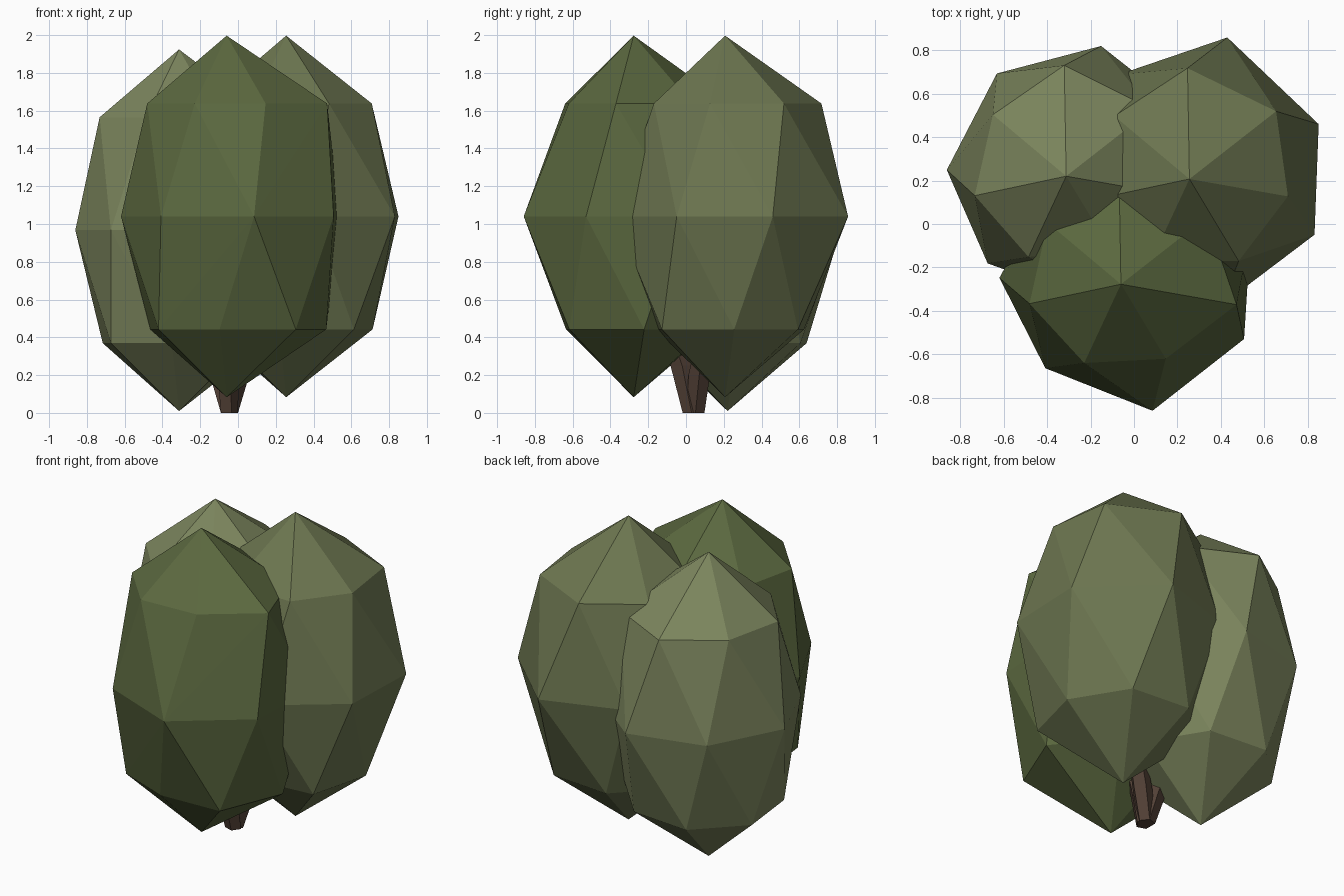
import bpy, bmesh, math
from mathutils import Vector

if "Cube" in bpy.data.objects:
    bpy.data.objects.remove(bpy.data.objects["Cube"])


def material(name, rgb):
    m = bpy.data.materials.new(name)
    m.diffuse_color = (*rgb, 1)
    m.use_nodes = True
    m.node_tree.nodes["Principled BSDF"].inputs["Base Color"].default_value = m.diffuse_color
    return m


def finish(name, bm, mat):
    bmesh.ops.recalc_face_normals(bm, faces=bm.faces[:])
    me = bpy.data.meshes.new(name)
    bm.to_mesh(me)
    bm.free()
    me.materials.append(mat)
    ob = bpy.data.objects.new(name, me)
    bpy.context.collection.objects.link(ob)
    return ob


# Seven-sided twisted rings: angles in degrees for the upper, middle, lower ring
HALF, LEVEL = 0.957, 0.598
UPPER = (-10, 38, 91, 140, 192, 245, 301)
MIDDLE = (-24, 23, 75, 124, 177, 228, 284)
LOWER = (6, 57, 108, 160, 213, 264, 317)


def crown(name, centre, radii, mat):
    bm = bmesh.new()
    c = Vector(centre)
    bm.verts.new(c + Vector((0, 0, HALF)))
    bm.verts.new(c - Vector((0, 0, HALF)))
    for angles, rs, z in zip((UPPER, MIDDLE, LOWER), radii, (LEVEL, 0, -LEVEL)):
        for a, r in zip(angles, rs):
            t = math.radians(a)
            bm.verts.new(c + Vector((r * math.cos(t), r * math.sin(t), z)))
    bmesh.ops.convex_hull(bm, input=bm.verts[:])
    return finish(name, bm, mat)


# Three leafy crowns
lower_ring = (0.46, 0.46, 0.44, 0.43, 0.43, 0.37, 0.49)
crown("front_crown", (-0.06, -0.277, 1.04),
      ((0.54, 0.50, 0.50, 0.44, 0.43, 0.40, 0.40),
       (0.62, 0.65, 0.62, 0.57, 0.56, 0.52, 0.60),
       (0.53, 0.47, 0.44, 0.43, 0.43, 0.36, 0.50)),
      material("dark_leaf", (0.105, 0.14, 0.05)))
crown("right_crown", (0.255, 0.207, 1.04),
      ((0.46, 0.506, 0.51, 0.45, 0.43, 0.41, 0.44),
       (0.63, 0.646, 0.674, 0.58, 0.56, 0.53, 0.60),
       lower_ring),
      material("mid_leaf", (0.15, 0.18, 0.08)))
crown("left_crown", (-0.312, 0.22, 0.967),
      ((0.48, 0.50, 0.51, 0.44, 0.43, 0.41, 0.40),
       (0.62, 0.65, 0.62, 0.57, 0.55, 0.54, 0.60),
       lower_ring),
      material("light_leaf", (0.20, 0.235, 0.11)))

# Trunk: tapered five-sided limbs splaying from one foot into the crowns
bark = material("bark", (0.085, 0.052, 0.037))


def limb(name, path, sides=5):
    bm = bmesh.new()
    rings = []
    for x, y, z, r in path:
        rings.append([bm.verts.new((x + r * math.cos(math.tau * i / sides),
                                    y + r * math.sin(math.tau * i / sides), z))
                      for i in range(sides)])
    for a, b in zip(rings, rings[1:]):
        for i in range(sides):
            j = (i + 1) % sides
            bm.faces.new((a[i], a[j], b[j], b[i]))
    bm.faces.new(rings[0])
    bm.faces.new(rings[-1])
    return finish(name, bm, bark)


limb("front_limb", ((-0.05, 0.03, 0, 0.05), (-0.06, -0.02, 0.25, 0.065), (-0.06, -0.18, 0.7, 0.04)))
limb("right_limb", ((-0.05, 0.05, 0, 0.05), (0.0, 0.07, 0.2, 0.06), (0.18, 0.16, 0.7, 0.04)))
limb("left_limb", ((-0.05, 0.05, 0, 0.05), (-0.10, 0.07, 0.2, 0.06), (-0.24, 0.16, 0.65, 0.04)))
